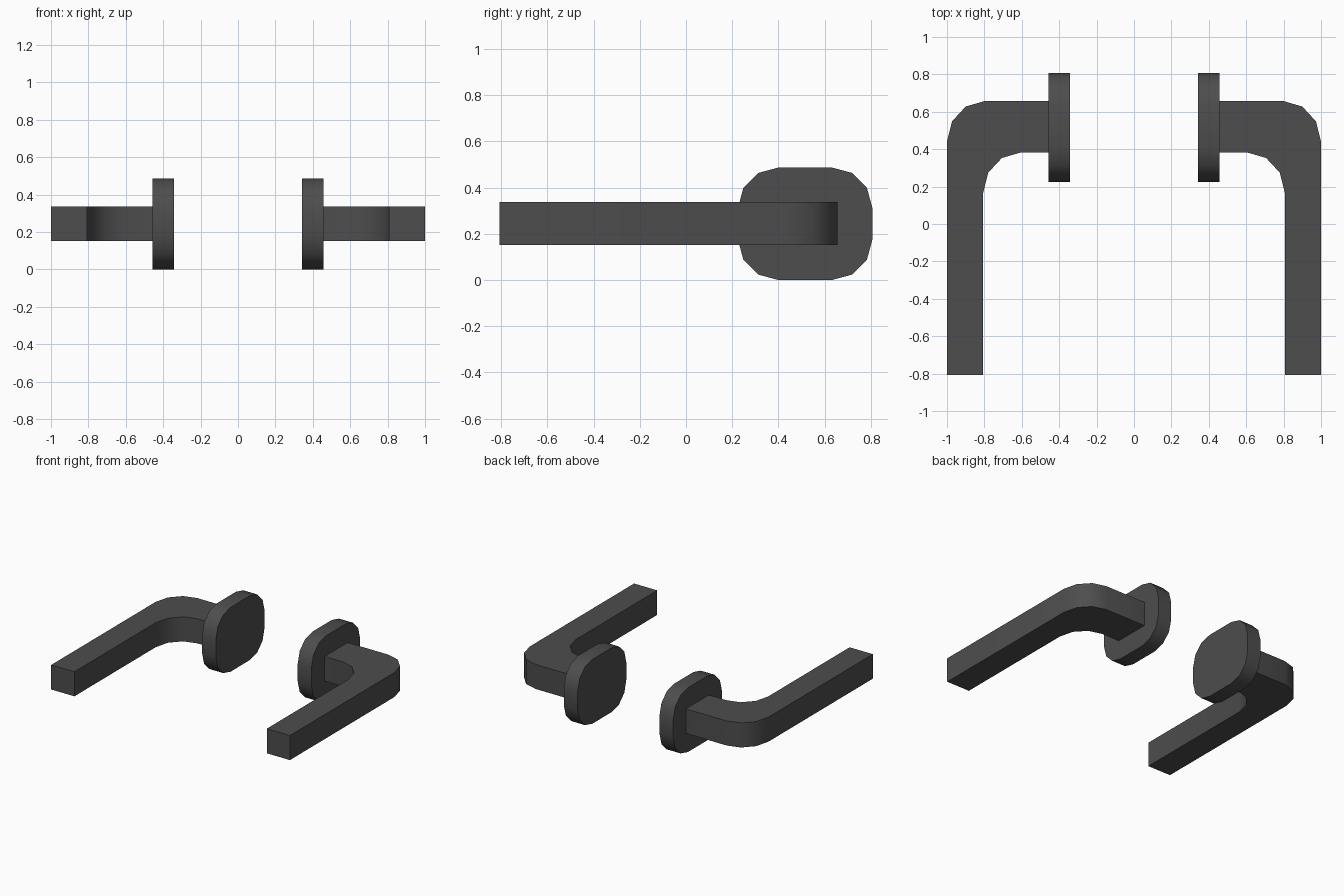
import bpy, bmesh
from math import sin, cos, radians
from mathutils import Vector

if "Cube" in bpy.data.objects:
    bpy.data.objects.remove(bpy.data.objects["Cube"])

metal = bpy.data.materials.new("dark_metal")
metal.diffuse_color = (0.075, 0.075, 0.075, 1)
metal.use_nodes = True
metal.node_tree.nodes["Principled BSDF"].inputs["Base Color"].default_value = metal.diffuse_color


def arc(cx, cy, rx, ry, start, end, steps=3):
    angles = [radians(start + (end - start) * i / steps) for i in range(steps + 1)]
    return [(cx + rx * cos(a), cy + ry * sin(a)) for a in angles]


def extruded(name, points, offset):
    bm = bmesh.new()
    face = bm.faces.new([bm.verts.new(p) for p in points])
    ext = bmesh.ops.extrude_face_region(bm, geom=[face])
    moved = [g for g in ext["geom"] if isinstance(g, bmesh.types.BMVert)]
    bmesh.ops.translate(bm, vec=Vector(offset), verts=moved)
    bmesh.ops.recalc_face_normals(bm, faces=bm.faces)
    mesh = bpy.data.meshes.new(name)
    bm.to_mesh(mesh)
    bm.free()
    mesh.materials.append(metal)
    obj = bpy.data.objects.new(name, mesh)
    bpy.context.collection.objects.link(obj)
    bpy.ops.object.select_all(action="DESELECT")
    obj.select_set(True)
    bpy.context.view_layer.objects.active = obj
    bpy.ops.object.shade_smooth_by_angle(angle=radians(40))


# Lever outline seen from above: grip, rounded bend, neck
lever = ([(1.0, -0.807)] + arc(0.80, 0.44, 0.20, 0.217, 0, 90) + [(0.458, 0.657)]
         + [(0.458, 0.382)] + arc(0.606, 0.168, 0.20, 0.214, 90, 0) + [(0.806, -0.807)])

# Rose plate outline seen from the side: rounded rectangle
R = 0.175
plate = []
for cy, cz, start in ((0.632, 0.312, 0), (0.400, 0.312, 90),
                      (0.400, R, 180), (0.632, R, 270)):
    plate += arc(cy, cz, R, R, start, start + 90)

# Matching pair of handles
for side, s in (("left", -1), ("right", 1)):
    extruded(side + "_lever", [(s * x, y, 0.151) for x, y in lever], (0, 0, 0.186))
    extruded(side + "_rose_plate", [(s * 0.343, y, z) for y, z in plate], (s * 0.115, 0, 0))
